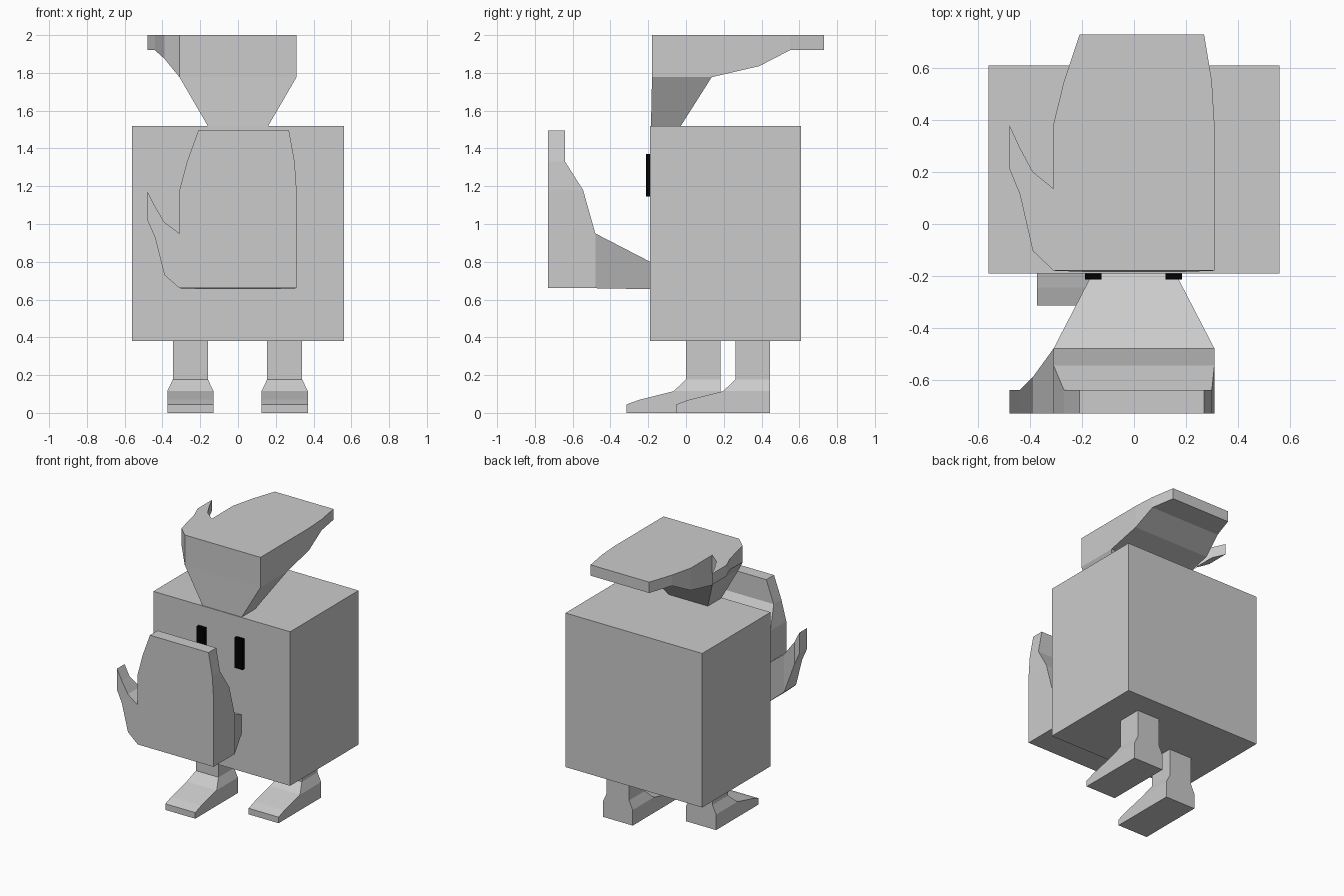
import bpy
import bmesh

cube = bpy.data.objects.get("Cube")
if cube:
    bpy.data.objects.remove(cube)


def material(name, rgb):
    m = bpy.data.materials.new(name)
    m.use_nodes = True
    m.diffuse_color = (*rgb, 1)
    m.node_tree.nodes["Principled BSDF"].inputs["Base Color"].default_value = (*rgb, 1)
    return m


GREY = material("light grey", (0.6, 0.6, 0.6))
BLACK = material("black", (0.0, 0.0, 0.0))


def solid(name, lofts, mat, place=lambda p: p):
    """Join four-point rings into blocks; faces shared by two blocks cancel out."""
    faces = {}
    for rings in lofts:
        for a, b in zip(rings, rings[1:]):
            quads = [a, b] + [(a[i], a[(i + 1) % 4], b[(i + 1) % 4], b[i]) for i in range(4)]
            for q in quads:
                key = frozenset(q)
                if key in faces:
                    del faces[key]
                else:
                    faces[key] = q
    bm = bmesh.new()
    verts = {}
    for q in faces.values():
        for p in q:
            if p not in verts:
                verts[p] = bm.verts.new(place(p))
        bm.faces.new([verts[p] for p in q])
    bmesh.ops.recalc_face_normals(bm, faces=bm.faces)
    mesh = bpy.data.meshes.new(name)
    bm.to_mesh(mesh)
    bm.free()
    mesh.materials.append(mat)
    ob = bpy.data.objects.new(name, mesh)
    bpy.context.collection.objects.link(ob)
    return ob


def rect(x0, x1, y0, y1, z):
    return [(x0, y0, z), (x1, y0, z), (x1, y1, z), (x0, y1, z)]


# Body
solid("body", [[rect(-0.56, 0.56, -0.19, 0.61, 0.38), rect(-0.56, 0.56, -0.19, 0.61, 1.52)]], GREY)

# Eyes
for side, x in (("right", -0.157), ("left", 0.153)):
    solid(side + "_eye", [[rect(x - 0.032, x + 0.032, -0.213, -0.189, 1.145),
                           rect(x - 0.032, x + 0.032, -0.213, -0.189, 1.37)]], BLACK)


# Mitten hands: u across, v towards the fingertips, w depth behind the flat face
def finger_ring(u0, u1, v, w):
    return [(u0, v, 0), (u1, v, 0), (u1, v, w), (u0, v, w)]


def thumb_ring(u, v0, v1, w):
    return [(u, v0, 0), (u, v1, 0), (u, v1, w), (u, v0, w)]


fingers = [finger_ring(*s) for s in (
    (-0.31, 0.31, 0, 0.25), (-0.31, 0.31, 0.29, 0.25), (-0.31, 0.31, 0.52, 0.185),
    (-0.27, 0.30, 0.67, 0.09), (-0.21, 0.27, 0.835, 0.09))]
thumb = [thumb_ring(*s) for s in (
    (-0.31, 0, 0.29, 0.25), (-0.39, 0.07, 0.35, 0.14),
    (-0.44, 0.27, 0.435, 0.09), (-0.48, 0.36, 0.515, 0.09))]
arm = [rect(-0.31, 0.31, 0, 0.29, 0.25), rect(-0.16, 0.16, -0.005, 0.14, 0.54)]
hand = [fingers, thumb, arm]

solid("front_hand", hand, GREY, lambda p: (p[0], -0.73 + p[2], 0.66 + p[1]))
solid("top_hand", hand, GREY, lambda p: (p[0], -0.18 + 1.09 * p[1], 2 - 0.89 * p[2]))

# Legs with stepped feet, the right one striding forward
W = 0.1225


def toe_ring(y, z):
    return [(-W, y, 0), (W, y, 0), (W, y, z), (-W, y, z)]


leg = [rect(-0.0925, 0.0925, 0, 0.183, 0.38), rect(-0.0925, 0.0925, 0, 0.183, 0.178),
       rect(-W, W, -0.065, 0.183, 0.115), rect(-W, W, -0.065, 0.183, 0)]
toe = [toe_ring(*s) for s in ((-0.065, 0.115), (-0.165, 0.09), (-0.245, 0.07), (-0.315, 0.045))]

for side, x, y in (("right", -0.252, 0), ("left", 0.247, 0.262)):
    solid(side + "_leg", [leg, toe], GREY, lambda p: (p[0] + x, p[1] + y, p[2]))
